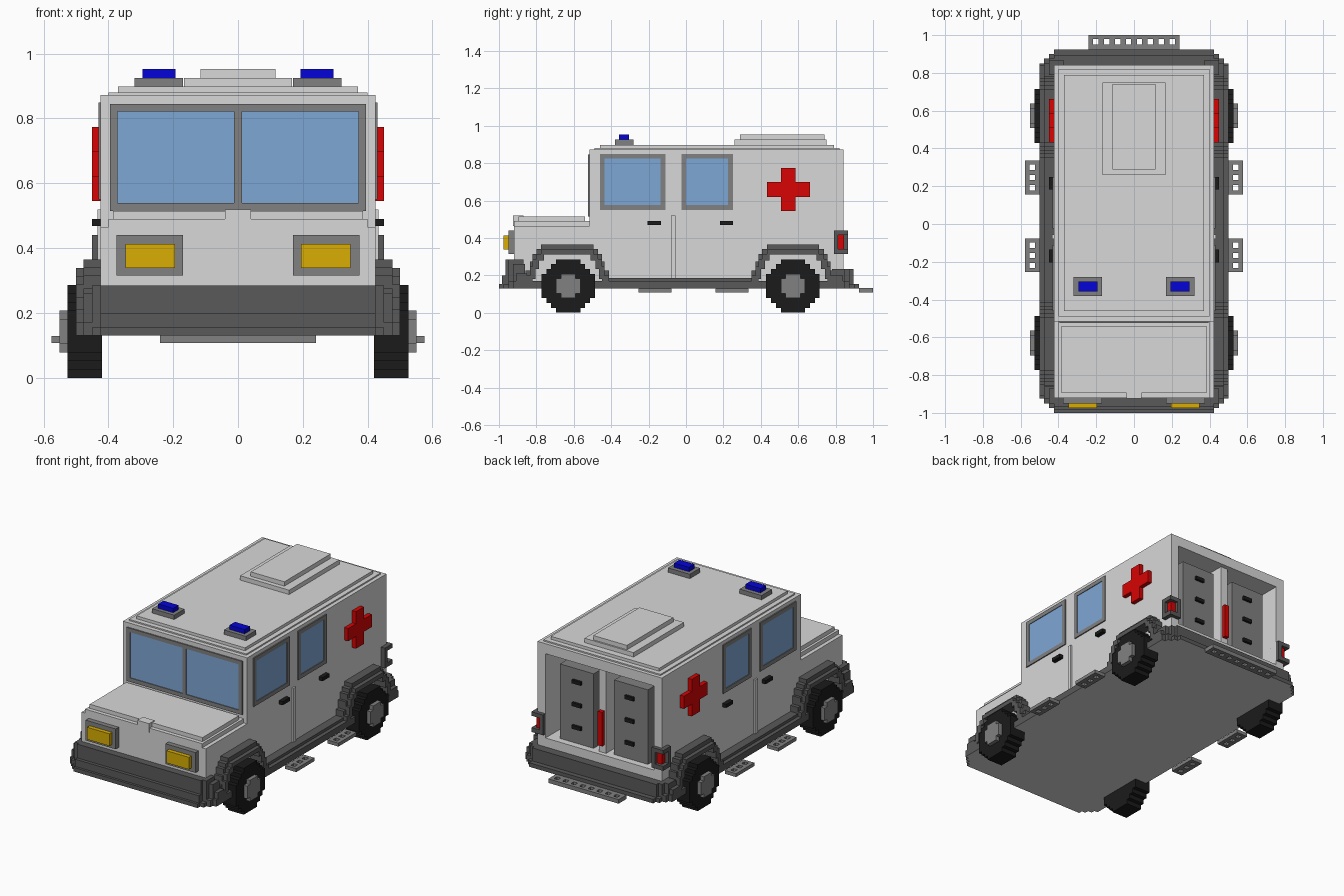
import bpy, bmesh, math

cube = bpy.data.objects.get("Cube")
if cube:
    bpy.data.objects.remove(cube, do_unlink=True)


def material(name, r, g, b):
    m = bpy.data.materials.new(name)
    m.use_nodes = True
    m.diffuse_color = (r, g, b, 1)
    m.node_tree.nodes["Principled BSDF"].inputs["Base Color"].default_value = (r, g, b, 1)
    return m


BODY = material("light grey paint", .69, .69, .69)
MID = material("mid grey", .22, .22, .22)
DARK = material("dark grey trim", .10, .10, .10)
BLACK = material("black rubber", .011, .011, .011)
GLASS = material("blue glass", .21, .39, .66)
GOLD = material("amber lamp", .69, .42, .001)
RED = material("red paint", .69, .001, .001)
BLUE = material("blue lamp", .001, .001, .69)


def boxes(name, mat, items, mirror=False):
    """One object from boxes (x0, x1, y0, y1, z0, z1), optionally mirrored in x."""
    bm = bmesh.new()
    todo = list(items)
    if mirror:
        todo += [(-b, -a, c, d, e, f) for a, b, c, d, e, f in items]
    for x0, x1, y0, y1, z0, z1 in todo:
        verts = bmesh.ops.create_cube(bm, size=1)["verts"]
        bmesh.ops.scale(bm, vec=(x1 - x0, y1 - y0, z1 - z0), verts=verts)
        bmesh.ops.translate(bm, vec=((x0 + x1) / 2, (y0 + y1) / 2, (z0 + z1) / 2), verts=verts)
    mesh = bpy.data.meshes.new(name)
    bm.to_mesh(mesh)
    bm.free()
    mesh.materials.append(mat)
    ob = bpy.data.objects.new(name, mesh)
    bpy.context.collection.objects.link(ob)
    return ob


def border(u0, u1, v0, v1, t):
    """Four bars of a rectangular frame as (u0, u1, v0, v1)."""
    return [(u0, u1, v0, v0 + t), (u0, u1, v1 - t, v1),
            (u0, u0 + t, v0 + t, v1 - t), (u1 - t, u1, v0 + t, v1 - t)]


def slots(a0, a1, b0, b1, n, hole, mid):
    """Bars of a plate with n square holes in a row along a."""
    h = hole / 2
    bars = [(a0, a1, b0, mid - h), (a0, a1, mid + h, b1)]
    pitch = (a1 - a0) / (n + .3)
    start = (a0 + a1) / 2 - pitch * (n - 1) / 2
    edges = [a0] + [start + i * pitch + s * h for i in range(n) for s in (-1, 1)] + [a1]
    bars += [(edges[i], edges[i + 1], mid - h, mid + h) for i in range(0, len(edges), 2)]
    return bars


# Cabin with an open rear compartment
boxes("cabin", BODY, [
    (-.424, .424, -.516, .32, .14, .872),
    (-.424, .424, .32, .842, .14, .29),
    (-.424, .424, .32, .842, .81, .872),
    (-.424, -.37, .32, .842, .29, .81),
    (.37, .424, .32, .842, .29, .81),
    (-.025, .025, .32, .815, .29, .81)])
boxes("roof_panel", BODY, [(-.40, .40, -.49, .82, .872, .880), (-.37, .37, -.46, .79, .88, .898)])
boxes("roof_hatch", BODY, [(-.167, .167, .26, .75, .898, .925), (-.115, .115, .288, .74, .925, .952)])

# Hood with raised lid and latch
boxes("hood", BODY, [(-.424, .424, -.92, -.51, .14, .465), (-.40, .40, -.92, -.51, .465, .49)])
boxes("hood_lid", BODY, [(-.385, .385, -.896, -.54, .49, .515)])
boxes("hood_latch", BODY, [(-.04, .04, -.924, -.87, .465, .519)])

# Underbody with a light belly
underbody = boxes("underbody", DARK, [
    (-.424, .424, -1, .925, .13, .155),
    (-.45, .45, -.975, .90, .13, .155),
    (-.476, .476, -.95, .875, .13, .17),
    (-.50, .50, -.925, .85, .13, .17)])
underbody.data.materials.append(BODY)
for face in underbody.data.polygons:
    face.material_index = 1 if face.normal.z < -.9 else 0

# Bumpers and sills
boxes("sills", DARK, [(.42, .476, -.42, .36, .155, .187)], True)
boxes("front_bumper", DARK, [
    (-.424, .424, -.985, -.90, .155, .20),
    (-.424, .424, -.965, -.90, .20, .285),
    (-.45, .45, -.95, -.87, .155, .285),
    (-.476, .476, -.925, -.86, .155, .26),
    (-.50, .50, -.91, -.85, .155, .21)])
boxes("rear_bumper", DARK, [
    (-.424, .424, .82, .895, .155, .235),
    (-.45, .45, .80, .875, .155, .235),
    (-.476, .476, .78, .85, .155, .235),
    (-.50, .50, .77, .84, .155, .20)])

# Stepped wheel arches: (inner offset, outer offset, bottom, top) from the axle
STEPS = [(0, .14, .312, .365), (.125, .165, .28, .34), (.15, .185, .235, .315),
         (.17, .20, .18, .275), (.185, .222, .14, .225)]
for label, cy in (("front", -.635), ("rear", .572)):
    arch = []
    for a, b, z0, z1 in STEPS:
        for s in (-1, 1):
            y0, y1 = sorted((cy + s * a, cy + s * b))
            arch.append((.42, .476, y0, y1, z0, z1))
            arch.append((.476, .50, y0, y1, z0, z1 - .027))
    boxes(label + "_wheel_arches", DARK, arch, True)


# Wheels made of stacked rows
def disc_rows(x0, x1, cy, cz, radius, n):
    step = 2 * radius / n
    rows = []
    for i in range(n):
        z = -radius + (i + .5) * step
        half = (round(math.sqrt(radius ** 2 - z ** 2) / step - .5) + .5) * step
        half = min(half, radius)
        rows.append((x0, x1, cy - half, cy + half, cz + z - step / 2, cz + z + step / 2))
    return rows


for label, cy in (("front", -.63), ("rear", .572)):
    boxes(label + "_tyres", BLACK, disc_rows(.42, .526, cy, .143, .143, 11), True)
    boxes(label + "_hubs", MID, disc_rows(.50, .55, cy, .143, .065, 5), True)

# Windscreen
boxes("windscreen_frame", MID,
      [(a, b, -.524, -.51, c, d) for a, b, c, d in border(-.395, .395, .515, .845, .024)]
      + [(-.012, .012, -.524, -.51, .535, .825)])
boxes("windscreen_glass", GLASS, [(.012, .372, -.519, -.51, .538, .822)], True)

# Side windows, handles and door seam strip
for label, y0, y1 in (("front", -.46, -.11), ("rear", -.025, .25)):
    boxes(label + "_side_window_frames", MID,
          [(.42, .431, a, b, c, d) for a, b, c, d in border(y0, y1, .55, .85, .025)], True)
    boxes(label + "_side_glass", GLASS, [(.42, .427, y0 + .025, y1 - .025, .575, .825)], True)
boxes("door_handles", BLACK, [(.42, .45, -.205, -.135, .468, .49),
                              (.42, .45, .183, .25, .468, .49)], True)
boxes("door_seam_strips", BODY, [(.42, .434, -.08, -.055, .187, .52)], True)

# Side crosses
boxes("side_crosses", RED, [(.42, .45, .508, .586, .545, .773),
                            (.42, .45, .432, .508, .62, .698),
                            (.42, .45, .586, .662, .62, .698)], True)

# Lamps
boxes("headlight_frames", MID, [(.17, .375, -.95, -.91, .315, .44)], True)
boxes("headlights", GOLD, [(.195, .347, -.975, -.94, .338, .413)], True)
boxes("beacon_bases", MID, [(.17, .32, -.38, -.28, .895, .925)], True)
boxes("beacons", BLUE, [(.193, .295, -.357, -.305, .925, .952)], True)

# Tail lights: red corner lamp sunk in a wrap-round frame
boxes("tail_light_frames", DARK, [(.37, .45, .79, .865, .315, .342),
                                  (.37, .45, .79, .865, .415, .44),
                                  (.41, .45, .79, .814, .342, .415),
                                  (.37, .395, .83, .865, .342, .415)], True)
boxes("tail_lights", RED, [(.39, .428, .812, .846, .342, .415)], True)

# Rear compartment cabinets with drawer handles and grab bar
boxes("cabinets", MID, [(.07, .30, .40, .80, .29, .75)], True)
boxes("drawer_handles", BLACK, [(.15, .21, .79, .815, z, z + .022) for z in (.38, .52, .66)], True)
boxes("grab_bar", RED, [(-.015, .015, .81, .84, .34, .55)])

# Perforated steps
boxes("rear_step", MID, [(a, b, c, d, .108, .133) for a, b, c, d in
                         slots(-.24, .24, .925, 1.0, 8, .028, .965)])
for label, y0, y1 in (("front", -.255, -.078), ("rear", .157, .335)):
    boxes(label + "_side_steps", MID, [(c, d, a, b, .108, .129) for a, b, c, d in
                                       slots(y0, y1, .50, .576, 3, .028, .538)], True)
